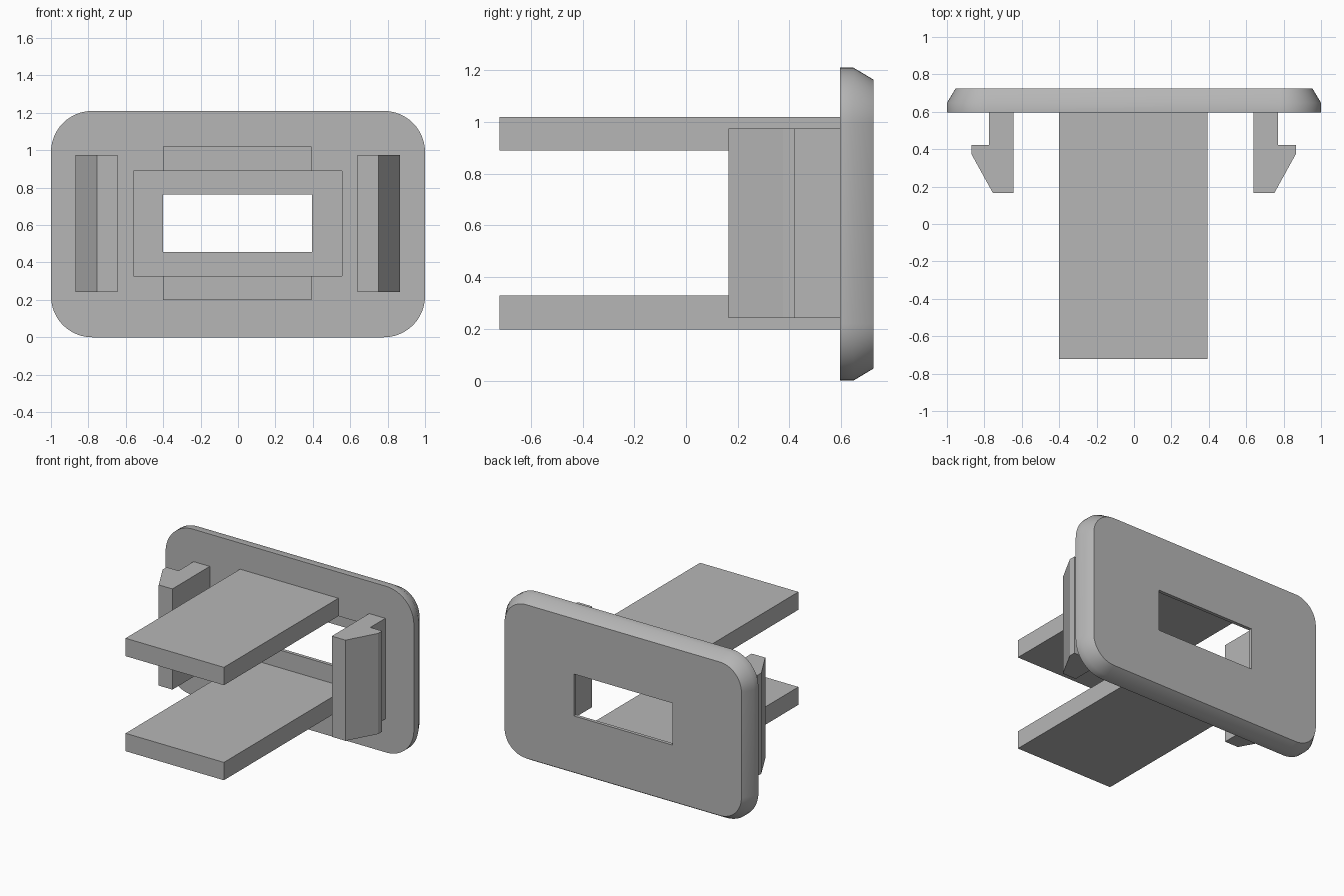
import bpy, bmesh
from math import sin, cos, pi, radians

cube = bpy.data.objects.get("Cube")
if cube:
    bpy.data.objects.remove(cube, do_unlink=True)

GREY = (0.47, 0.47, 0.47, 1)
mat = bpy.data.materials.new("grey plastic")
mat.use_nodes = True
mat.diffuse_color = GREY
bsdf = mat.node_tree.nodes["Principled BSDF"]
bsdf.inputs["Base Color"].default_value = GREY
bsdf.inputs["Roughness"].default_value = 0.6

HEIGHT = 1.21
MID = HEIGHT / 2
PLATE_FRONT, PLATE_BACK = 0.595, 0.725


def loft(name, rings):
    """Skin a closed solid through matching rings of points."""
    bm = bmesh.new()
    loops = [[bm.verts.new(p) for p in ring] for ring in rings]
    n = len(loops[0])
    for a, b in zip(loops, loops[1:]):
        for i in range(n):
            j = (i + 1) % n
            bm.faces.new((a[i], a[j], b[j], b[i]))
    bm.faces.new(loops[0])
    bm.faces.new(loops[-1])
    bmesh.ops.recalc_face_normals(bm, faces=bm.faces)
    mesh = bpy.data.meshes.new(name)
    bm.to_mesh(mesh)
    bm.free()
    mesh.materials.append(mat)
    obj = bpy.data.objects.new(name, mesh)
    bpy.context.collection.objects.link(obj)
    return obj


def box(name, x0, x1, y0, y1, z0, z1):
    return loft(name, [[(x0, y0, z), (x1, y0, z), (x1, y1, z), (x0, y1, z)]
                       for z in (z0, z1)])


def rounded_ring(y, inset, radius=0.22, steps=12):
    """Rounded rectangle whose corner centres stay put when inset."""
    r = radius - inset
    pts = []
    for q, (sx, sz) in enumerate([(1, 1), (-1, 1), (-1, -1), (1, -1)]):
        for i in range(steps + 1):
            a = (q + i / steps) * pi / 2
            pts.append((sx * (1 - radius) + r * cos(a), y,
                        MID + sz * (MID - radius) + r * sin(a)))
    return pts


def cut(obj, cutter):
    mod = obj.modifiers.new("cut", 'BOOLEAN')
    mod.operation = 'DIFFERENCE'
    mod.solver = 'EXACT'
    mod.object = cutter
    bpy.context.view_layer.objects.active = obj
    bpy.ops.object.modifier_apply(modifier=mod.name)
    bpy.data.objects.remove(cutter, do_unlink=True)


# Face plate with a chamfered back rim
plate = loft("face_plate", [rounded_ring(PLATE_FRONT, 0),
                            rounded_ring(0.648, 0),
                            rounded_ring(PLATE_BACK, 0.046)])

# Wide pocket from the front, leaving a thin lip around the window
cut(plate, box("pocket_cutter", -0.56, 0.555, 0.5, 0.7, 0.328, 0.89))
cut(plate, box("window_cutter", -0.4, 0.395, 0.5, 0.8, 0.457, 0.762))

bpy.ops.object.select_all(action='DESELECT')
plate.select_set(True)
bpy.context.view_layer.objects.active = plate
bpy.ops.object.shade_smooth_by_angle(angle=radians(32))

# Two long flat guide arms
for name, z0, z1 in (("lower_arm", 0.198, 0.328), ("upper_arm", 0.89, 1.02)):
    box(name, -0.4, 0.392, -0.722, PLATE_FRONT + 0.002, z0, z1)

# Hooked snap clips on both sides
hook = [(0.642, 0.597), (0.642, 0.165), (0.752, 0.165),
        (0.868, 0.375), (0.868, 0.422), (0.772, 0.422), (0.772, 0.597)]
for name, side in (("left_clip", 1), ("right_clip", -1)):
    loft(name, [[(side * x - 0.002, y, z) for x, y in hook]
                for z in (0.242, 0.975)])
